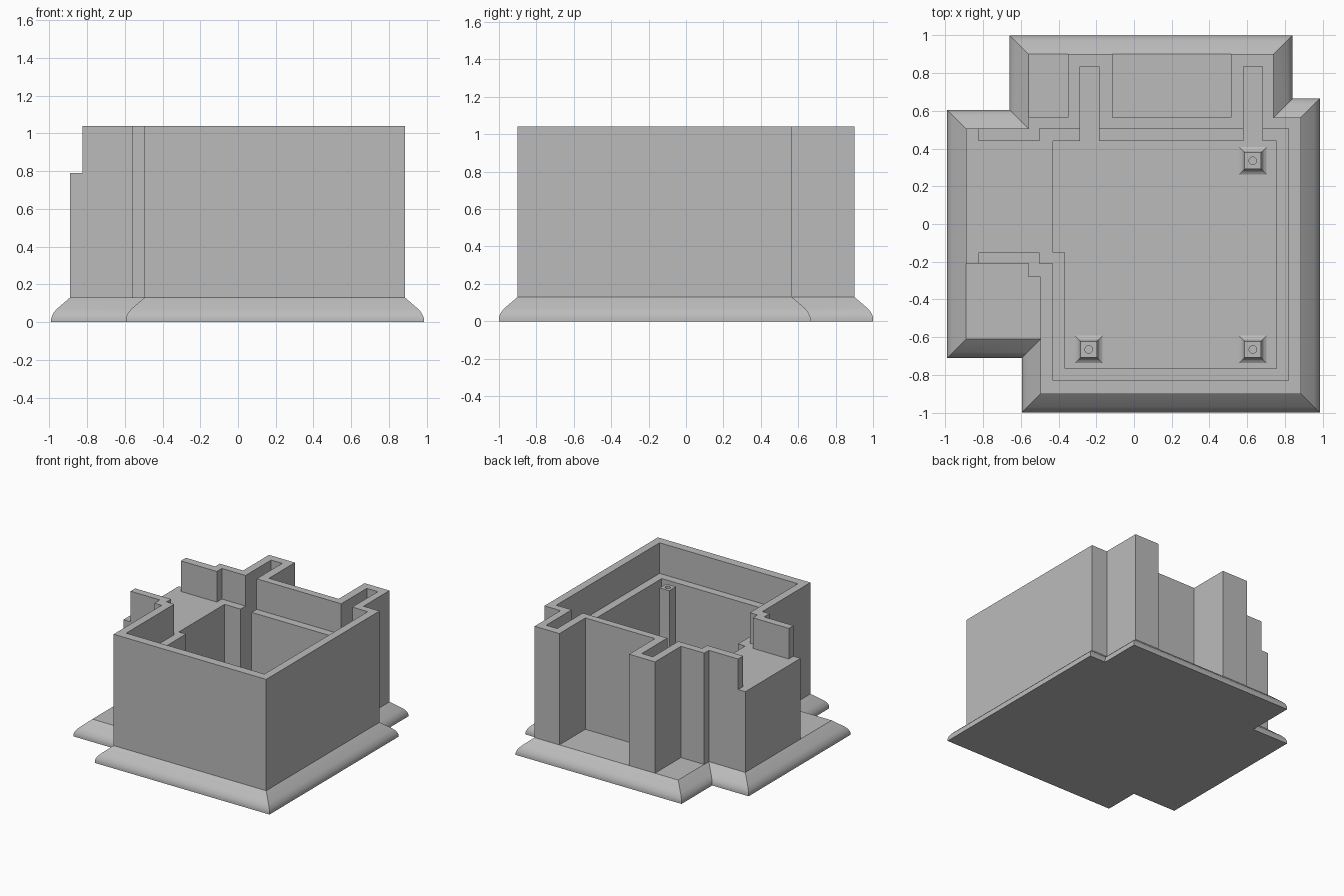
import bpy, bmesh, math
from mathutils import Vector

if "Cube" in bpy.data.objects:
    bpy.data.objects.remove(bpy.data.objects["Cube"], do_unlink=True)

FLOOR, LEDGE, TOP = 0.13, 0.79, 1.04

grey = bpy.data.materials.new("plain grey")
grey.use_nodes = True
grey.diffuse_color = (0.5, 0.5, 0.5, 1)
grey.node_tree.nodes["Principled BSDF"].inputs["Base Color"].default_value = grey.diffuse_color


def right_angled(xs, ys):
    """Counter-clockwise outline that runs along x, then along y, in turn."""
    points = []
    for i, y in enumerate(ys):
        points += [Vector((xs[i], y)), Vector((xs[(i + 1) % len(xs)], y))]
    return points


def inset(points, d):
    """Move every edge of an outline inward by d."""
    result = []
    for i, p in enumerate(points):
        a = (p - points[i - 1]).normalized()
        b = (points[(i + 1) % len(points)] - p).normalized()
        result.append(p + d * Vector((-a.y - b.y, a.x + b.x)))
    return result


def loft(name, rings):
    """Closed solid through a stack of (outline, height) rings."""
    bm = bmesh.new()
    loops = [[bm.verts.new((p.x, p.y, z)) for p in outline] for outline, z in rings]
    for low, high in zip(loops, loops[1:]):
        for i in range(len(low)):
            j = (i + 1) % len(low)
            bm.faces.new((low[i], low[j], high[j], high[i]))
    bm.faces.new(loops[0][::-1])
    bm.faces.new(loops[-1])
    mesh = bpy.data.meshes.new(name)
    bm.to_mesh(mesh)
    bm.free()
    mesh.materials.append(grey)
    obj = bpy.data.objects.new(name, mesh)
    bpy.context.collection.objects.link(obj)
    return obj


def box(name, x0, x1, y0, y1, z0, z1):
    outline = right_angled([x0, x1], [y0, y1])
    return loft(name, [(outline, z0), (outline, z1)])


def activate(obj):
    bpy.ops.object.select_all(action="DESELECT")
    obj.select_set(True)
    bpy.context.view_layer.objects.active = obj


def cut(obj, cutter):
    cutter.hide_render = True
    mod = obj.modifiers.new("cut", "BOOLEAN")
    mod.operation, mod.solver, mod.object = "DIFFERENCE", "EXACT", cutter
    activate(obj)
    bpy.ops.object.modifier_apply(modifier=mod.name)
    bpy.data.objects.remove(cutter, do_unlink=True)


def smooth(obj):
    activate(obj)
    bpy.ops.object.shade_smooth_by_angle(angle=math.radians(35))


# Flared plinth with a rounded rim
plinth = right_angled([-0.99, -0.595, 0.985, 0.84, -0.66],
                      [-0.71, -1, 0.665, 1, 0.605])
rim = [(0, 0), (0, 0.02), (0.005, 0.035), (0.014, 0.052), (0.03, 0.07), (0.1, FLOOR)]
smooth(loft("base_plinth", [(inset(plinth, d), z) for d, z in rim]))

# Main body with the stepped side room and two back shafts
outline = right_angled(
    [-0.89, -0.56, -0.495, 0.885, 0.74, 0.515, -0.115, -0.35, -0.56],
    [-0.21, -0.28, -0.9, 0.565, 0.9, 0.565, 0.9, 0.565, 0.505])
walls = loft("walls", [(outline, FLOOR - 0.03), (outline, TOP)])

# Deep hall, its side bay and the shaft slots
deep = FLOOR - 0.1, TOP + 0.1
cut(walls, box("hall_cutter", -0.365, 0.755, -0.765, 0.44, *deep))
cut(walls, box("bay_cutter", -0.43, -0.2, -0.15, 0.44, *deep))
for x in (-0.235, 0.63):
    cut(walls, box("slot_cutter", x - 0.05, x + 0.05, 0.3, 0.835, *deep))

# Ledge round the hall, raised room, doorway and open outer edge
upper = LEDGE, TOP + 0.1
cut(walls, box("ledge_cutter", -0.43, 0.82, -0.83, 0.505, *upper))
cut(walls, box("doorway_cutter", -0.5, -0.4, -0.21, 0.505, *upper))
cut(walls, box("room_cutter", -0.95, -0.45, -0.15, 0.44, *upper))
cut(walls, box("edge_cutter", -0.95, -0.825, -0.3, 0.6, *upper))

# Square screw posts with curved feet and a pilot hole
foot = [(0.073, FLOOR - 0.01), (0.073, FLOOR), (0.059, 0.137), (0.05, 0.15),
        (0.045, 0.175), (0.043, 0.2), (0.043, LEDGE)]
for x, y in ((0.63, 0.335), (0.63, -0.665), (-0.24, -0.665)):
    post = loft("screw_post", [(right_angled([x - r, x + r], [y - r, y + r]), z)
                               for r, z in foot])
    circle = [Vector((x + 0.02 * math.cos(a), y + 0.02 * math.sin(a)))
              for a in (math.tau * i / 24 for i in range(24))]
    cut(post, loft("hole_cutter", [(circle, LEDGE - 0.2), (circle, LEDGE + 0.1)]))
    smooth(post)
